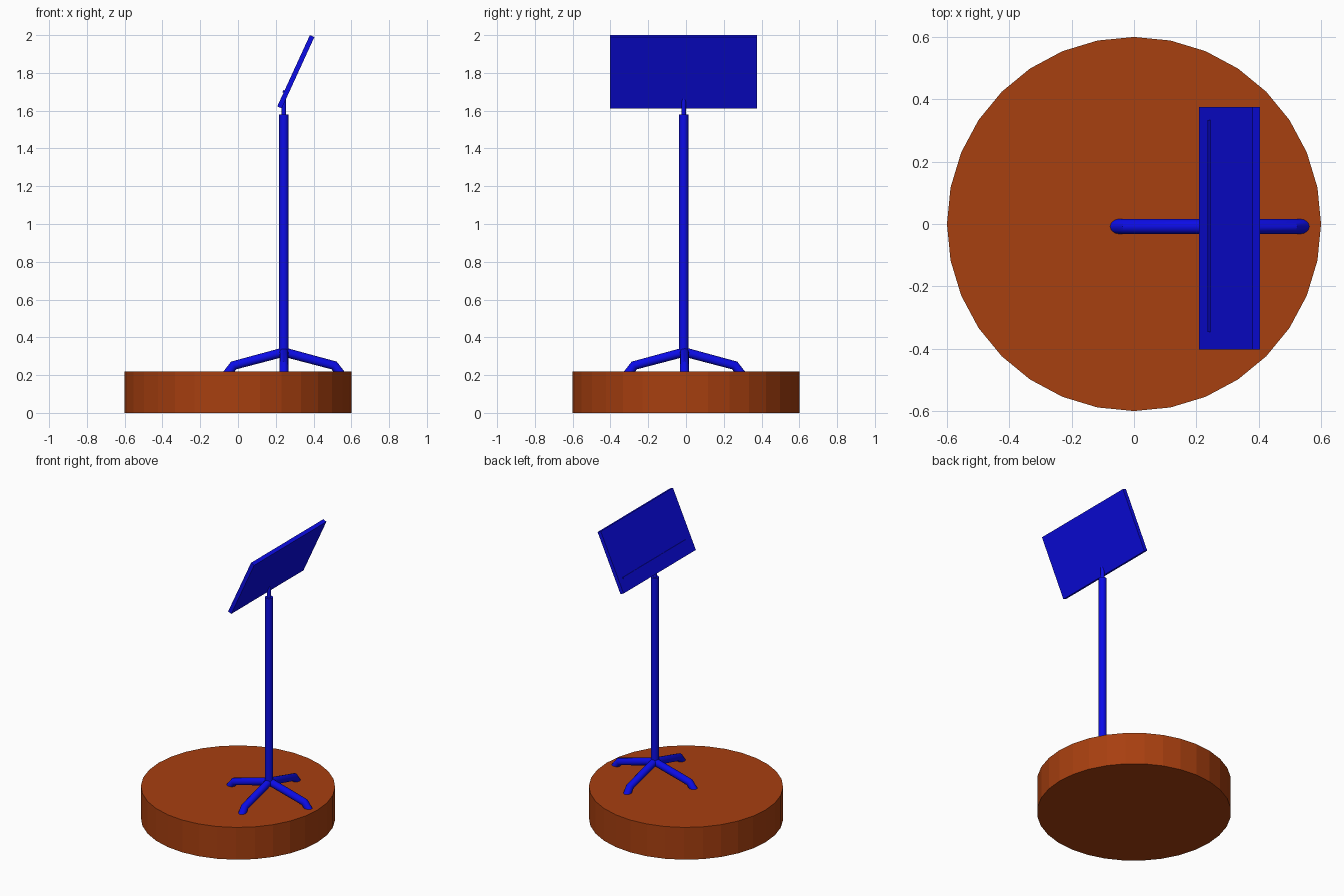
import bpy, math

if "Cube" in bpy.data.objects:
    bpy.data.objects.remove(bpy.data.objects["Cube"])

PX, PY = 0.243, -0.008      # stand axis
BASE_TOP = 0.22


def material(name, rgb):
    m = bpy.data.materials.new(name)
    m.diffuse_color = (*rgb, 1)
    m.use_nodes = True
    m.node_tree.nodes["Principled BSDF"].inputs["Base Color"].default_value = m.diffuse_color
    return m


brown = material("brown", (0.388, 0.05, 0.005))
blue = material("blue", (0.0035, 0.0035, 0.80))


def finish(name, mat, smooth=False):
    o = bpy.context.object
    o.name = name
    o.data.materials.append(mat)
    if smooth:
        bpy.ops.object.shade_smooth_by_angle(angle=math.radians(35))
    return o


def cylinder(name, mat, x, y, z0, z1, r, sides, smooth=False):
    bpy.ops.mesh.primitive_cylinder_add(vertices=sides, radius=r, depth=z1 - z0,
                                        location=(x, y, (z0 + z1) / 2))
    return finish(name, mat, smooth)


def box(name, mat, loc, size, tilt):
    bpy.ops.mesh.primitive_cube_add(size=1, location=loc, rotation=(0, tilt, 0))
    o = finish(name, mat)
    o.scale = size
    return o


# Round platform
cylinder("platform", brown, 0, 0, 0, BASE_TOP, 0.6, 32)

# Telescopic pole, ending where the legs meet
cylinder("outer_pole", blue, PX, PY - 0.004, 0.31, 1.58, 0.025, 16, True)
cylinder("inner_pole", blue, PX, PY - 0.004, 1.55, 1.665, 0.012, 16, True)

# Four bent legs, ends sunk slightly into the platform
for i in range(4):
    a = i * math.pi / 2
    cu = bpy.data.curves.new("leg_path", "CURVE")
    cu.dimensions = "3D"
    cu.bevel_depth = 0.0245
    cu.bevel_resolution = 4
    cu.use_fill_caps = True
    sp = cu.splines.new("POLY")
    path = [(0, 0.322), (0.266, 0.251), (0.308, 0.195)]
    sp.points.add(len(path) - 1)
    for p, (r, z) in zip(sp.points, path):
        p.co = (r * math.cos(a), r * math.sin(a), z, 1)
    o = bpy.data.objects.new(f"leg_{i + 1}", cu)
    o.location = (PX, PY, 0)
    bpy.context.collection.objects.link(o)
    bpy.ops.object.select_all(action="DESELECT")
    o.select_set(True)
    bpy.context.view_layer.objects.active = o
    bpy.ops.object.convert(target="MESH")
    finish(f"leg_{i + 1}", blue, True)

# Tilted music desk and the thin page ledge across it
tilt = math.radians(24.6)
L, T = 0.415, 0.026
cx, cy, cz = 0.306, -0.014, 1.806
box("desk_panel", blue, (cx, cy, cz), (T, 0.778, L), tilt)
u, n = -L / 2 + 0.086, -T / 2
box("page_ledge", blue,
    (cx + u * math.sin(tilt) + n * math.cos(tilt), cy + 0.008,
     cz + u * math.cos(tilt) - n * math.sin(tilt)),
    (0.012, 0.68, 0.012), tilt)
